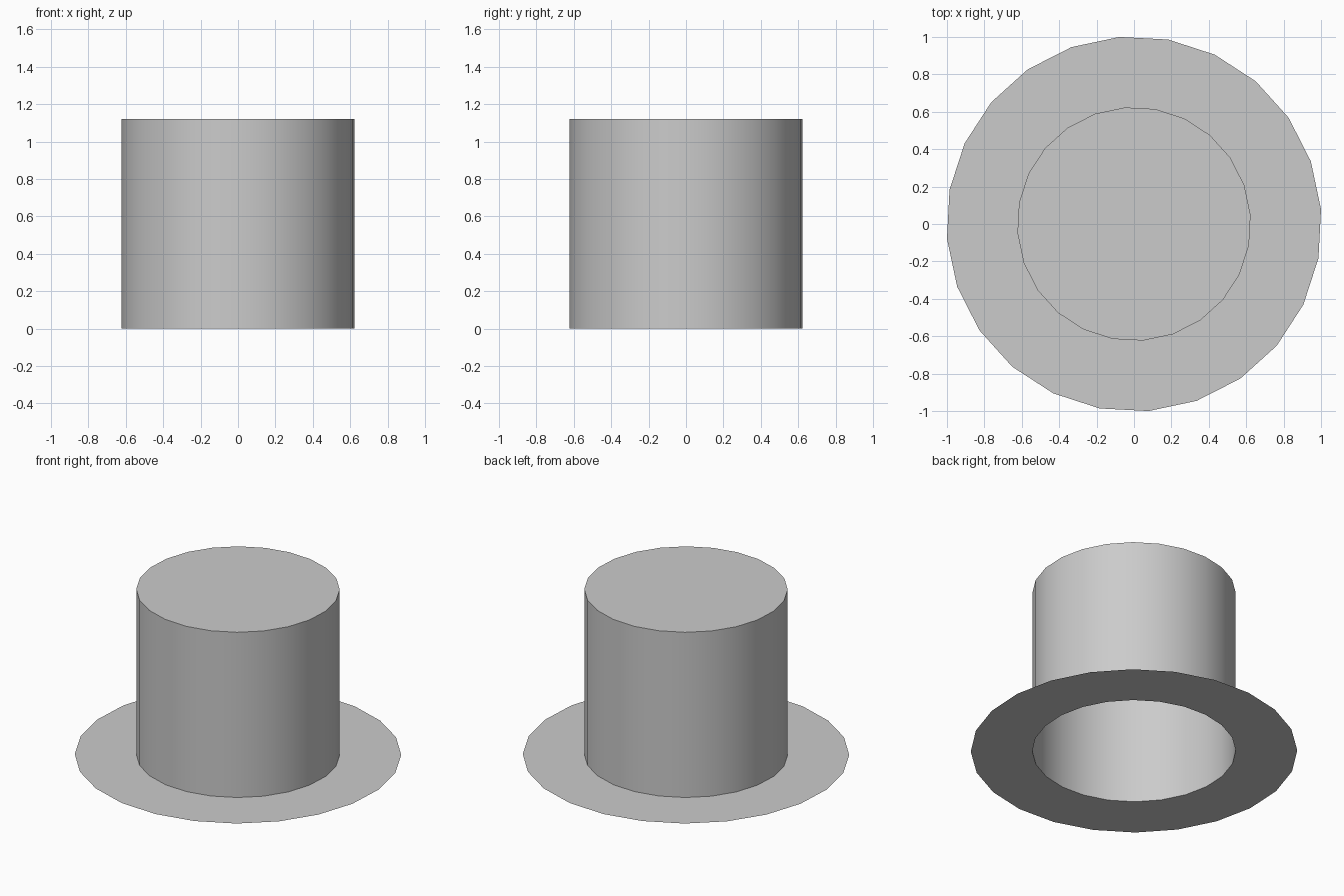
import bpy
import bmesh
import math

cube = bpy.data.objects.get("Cube")
if cube:
    bpy.data.objects.remove(cube, do_unlink=True)

SIDES = 24
TURN = math.radians(4.5)
CROWN_R, BRIM_R, HEIGHT = 0.625, 1.003, 1.12

felt = bpy.data.materials.new("grey felt")
felt.use_nodes = True
felt.diffuse_color = (0.6, 0.6, 0.6, 1)
felt.node_tree.nodes["Principled BSDF"].inputs["Base Color"].default_value = felt.diffuse_color


def ring(bm, radius, z):
    angles = [TURN + math.tau * i / SIDES for i in range(SIDES)]
    return [bm.verts.new((radius * math.cos(a), radius * math.sin(a), z)) for a in angles]


def bridge(bm, lower, upper, smooth):
    for i in range(SIDES):
        j = (i + 1) % SIDES
        face = bm.faces.new((lower[i], lower[j], upper[j], upper[i]))
        face.smooth = smooth


# One thin shell: flat brim, straight crown wall, closed top, open underneath
bm = bmesh.new()
brim_edge = ring(bm, BRIM_R, 0)
crown_base = ring(bm, CROWN_R, 0)
crown_top = ring(bm, CROWN_R, HEIGHT)
bridge(bm, brim_edge, crown_base, False)
bridge(bm, crown_base, crown_top, True)
bm.faces.new(crown_top)

mesh = bpy.data.meshes.new("top_hat")
bm.to_mesh(mesh)
bm.free()
mesh.materials.append(felt)
hat = bpy.data.objects.new("top_hat", mesh)
bpy.context.collection.objects.link(hat)

# Smooth wall, crisp rims
bpy.ops.object.select_all(action="DESELECT")
hat.select_set(True)
bpy.context.view_layer.objects.active = hat
bpy.ops.object.shade_smooth_by_angle(angle=math.radians(30))
